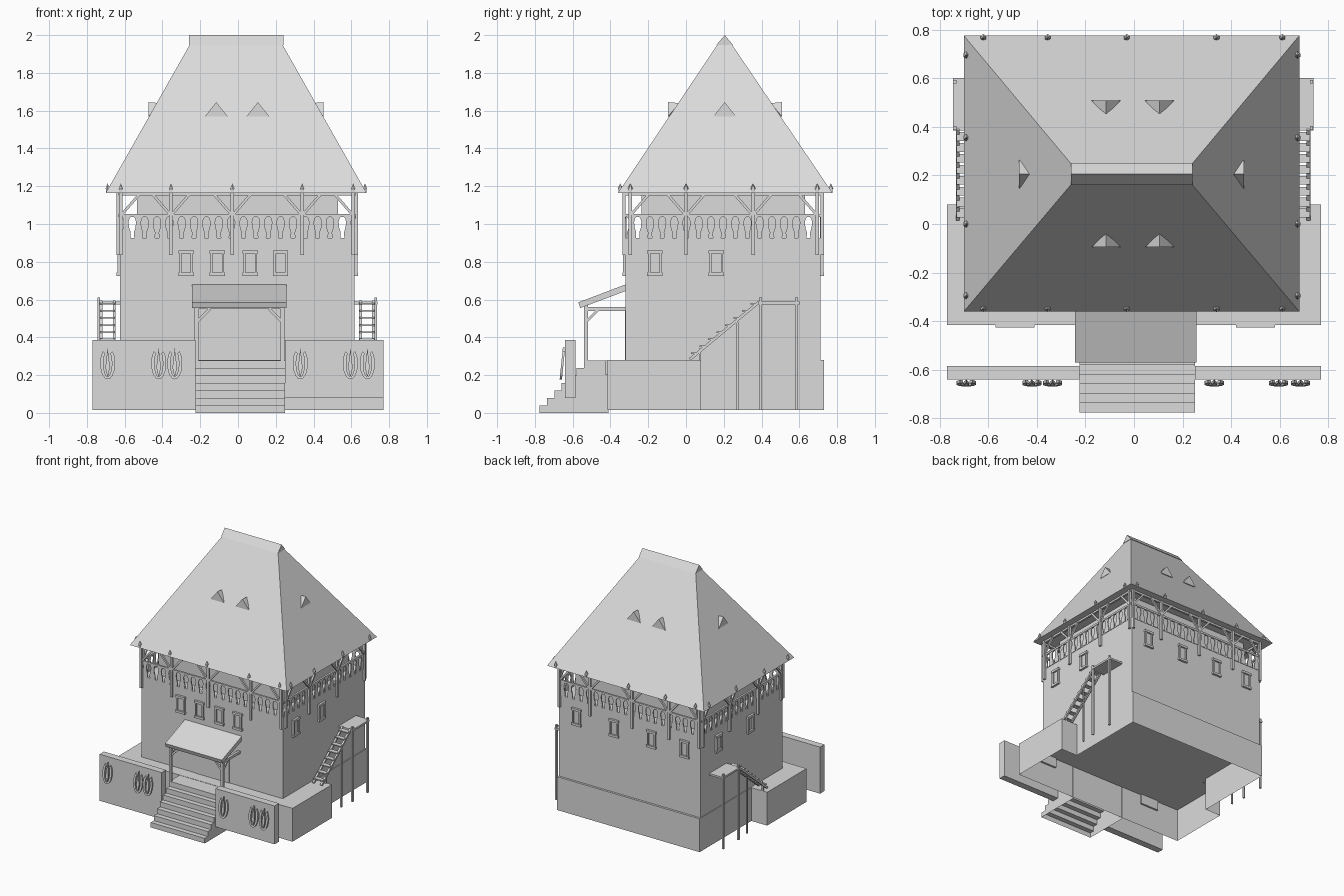
import bpy, bmesh, math
from mathutils import Vector

cube = bpy.data.objects.get("Cube")
if cube:
    bpy.data.objects.remove(cube)

plaster = bpy.data.materials.new("pale grey")
plaster.use_nodes = True
GREY = (0.71, 0.71, 0.71, 1)
plaster.diffuse_color = GREY
plaster.node_tree.nodes["Principled BSDF"].inputs["Base Color"].default_value = GREY


def finish(name, bm):
    bmesh.ops.recalc_face_normals(bm, faces=bm.faces)
    mesh = bpy.data.meshes.new(name)
    bm.to_mesh(mesh)
    bm.free()
    mesh.materials.append(plaster)
    ob = bpy.data.objects.new(name, mesh)
    bpy.context.collection.objects.link(ob)
    return ob


def add_box(bm, x0, x1, y0, y1, z0, z1):
    vs = bmesh.ops.create_cube(bm, size=1)["verts"]
    for v in vs:
        v.co = ((x0 + x1) / 2 + v.co.x * (x1 - x0),
                (y0 + y1) / 2 + v.co.y * (y1 - y0),
                (z0 + z1) / 2 + v.co.z * (z1 - z0))


def box(name, *dims):
    bm = bmesh.new()
    add_box(bm, *dims)
    return finish(name, bm)


def add_beam(bm, a, b, w=0.016):
    a, b = Vector(a), Vector(b)
    d = b - a
    vs = bmesh.ops.create_cube(bm, size=1)["verts"]
    rot = d.to_track_quat('Z', 'Y')
    for v in vs:
        v.co = (a + b) / 2 + rot @ Vector((v.co.x * w, v.co.y * w, v.co.z * d.length))


def add_prism(bm, pts, shift):
    # closed outline swept along a straight vector
    face = bm.faces.new([bm.verts.new(p) for p in pts])
    out = bmesh.ops.extrude_face_region(bm, geom=[face])["geom"]
    bmesh.ops.translate(bm, vec=shift, verts=[g for g in out if isinstance(g, bmesh.types.BMVert)])


def prism(name, pts, shift, is_open=None):
    # is_open picks faces to leave out, by their centre
    bm = bmesh.new()
    add_prism(bm, pts, shift)
    if is_open:
        gone = [f for f in bm.faces if is_open(f.calc_center_bounds())]
        bmesh.ops.delete(bm, geom=gone, context='FACES')
    return finish(name, bm)


# Outer wall faces
X0, X1, Y0, Y1 = -0.625, 0.618, -0.32, 0.713
FLOOR, EAVE = 0.925, 1.165

# Foundation with front terrace, one shell open below
F0, F1 = X0 - 0.006, X1 + 0.006
plan = [(-0.77, -0.415), (0.77, -0.415), (0.77, 0.08), (F1, 0.08),
        (F1, 0.73), (F0, 0.73), (F0, 0.08), (-0.77, 0.08)]
prism("foundation", [(x, y, 0.015) for x, y in plan], (0, 0, 0.265), lambda c: c.z < 0.02)
for x in (-0.49, 0.5):
    box("terrace_sill", x - 0.08, x + 0.08, -0.425, -0.40, 0.2, 0.278)
box("tower_wall", X0, X1, Y0, Y1, 0.28, FLOOR)
box("gallery_room", -0.535, 0.53, -0.235, 0.63, FLOOR, 1.19)

# Front parapets with hanging carved ornaments
box("right_parapet", -0.77, -0.225, -0.64, -0.585, 0.015, 0.385)
box("left_parapet", 0.25, 0.77, -0.64, -0.585, 0.08, 0.385)
def hung(x, z):
    # ornaments lean out towards their lower end
    return (x, -0.64 - 0.1 * (0.345 - z), z)


for x in (-0.69, -0.42, -0.335, 0.33, 0.595, 0.685):
    bm = bmesh.new()
    N = 14
    arc = [math.radians(130 + 280 * i / N) for i in range(N + 1)]
    outer = [hung(x + 0.04 * math.cos(t), 0.262 + 0.084 * math.sin(t)) for t in arc]
    inner = [hung(x + 0.022 * math.cos(t), 0.262 + 0.07 * math.sin(t)) for t in reversed(arc)]
    add_prism(bm, outer + inner, (0, -0.012, 0))
    spear = [hung(x + w, z) for w, z in ((0, 0.345), (0.012, 0.24), (0, 0.185), (-0.012, 0.24))]
    add_prism(bm, spear, (0, -0.012, 0))
    finish("parapet_ornament", bm)

# Front steps: stepped side profile swept across, open below and behind
N, TOP = 7, 0.278
side = [(-0.225, -0.41, 0), (-0.225, -0.775, 0)]
for i in range(N):
    y, z = -0.775 + 0.039 * i, TOP * (i + 1) / N
    side += [(-0.225, y, z), (-0.225, y + 0.039 if i < N - 1 else -0.41, z)]
prism("front_steps", side, (0.475, 0, 0), lambda c: c.z < 0.001 or c.y > -0.411)

# Porch canopy, posts and door
prism("porch_roof", [(-0.243, -0.57, 0.585), (-0.243, -0.32, 0.68),
                     (-0.243, -0.32, 0.645), (-0.243, -0.56, 0.555)], (0.5, 0, 0))
bm = bmesh.new()
for x, s in ((-0.22, 1), (0.235, -1)):
    add_box(bm, x - 0.01, x + 0.01, -0.54, -0.52, 0.27, 0.57)
    add_box(bm, x - 0.01, x + 0.01, -0.54, Y0, 0.54, 0.56)
    add_beam(bm, (x, -0.53, 0.48), (x, -0.46, 0.55), 0.014)
    add_beam(bm, (x, -0.53, 0.48), (x + 0.07 * s, -0.53, 0.55), 0.014)
add_box(bm, -0.23, 0.245, -0.54, -0.52, 0.55, 0.57)
finish("porch_frame", bm)
box("door", -0.148, 0.148, Y0 - 0.004, Y0, 0.28, 0.56)

# Windows: frame with wider sill and lintel, laid out along each wall
def window(origin, along, out):
    o, a, n, up = Vector(origin), Vector(along), Vector(out), Vector((0, 0, 1))
    bm = bmesh.new()

    def plate(u0, u1, w0, w1, depth):
        corners = [(u0, w0), (u1, w0), (u1, w1), (u0, w1)]
        add_prism(bm, [o + a * u + up * w for u, w in corners], n * depth)
    plate(-0.03, 0.03, -0.055, 0.055, 0.004)
    for s in (-1, 1):
        plate(*sorted((s * 0.024, s * 0.036)), -0.06, 0.06, 0.014)
        plate(-0.041, 0.041, *sorted((s * 0.05, s * 0.068)), 0.017)
    finish("window", bm)


for x in (-0.275, -0.11, 0.065, 0.225):
    window((x, Y0, 0.793), (1, 0, 0), (0, -1, 0))
for x in (-0.49, -0.2, 0.13, 0.46):
    window((x, Y1, 0.793), (1, 0, 0), (0, 1, 0))
for y in (-0.165, 0.16):
    window((X1, y, 0.793), (0, 1, 0), (1, 0, 0))
for y in (0.09, 0.49):
    window((X0, y, 0.793), (0, 1, 0), (-1, 0, 0))

# Gallery: posts with braces, rails and cut-out boards on all four sides
OUTLINE = [(0.022, 0.0), (0.024, 0.03), (0.016, 0.055), (0.013, 0.085), (0.018, 0.105), (0.031, 0.118)]
def gallery_side(name, start, end, posts):
    a, b = Vector(start), Vector(end)
    length = (b - a).length
    d = (b - a).normalized()
    n = Vector((d.y, -d.x, 0))
    up = Vector((0, 0, 1))
    bm = bmesh.new()
    for p in posts:
        base = a + d * p + n * 0.008
        add_beam(bm, base + up * 0.835, base + up * EAVE, 0.018)
        for s in (-1, 1):
            if 0 < p + s * 0.1 < length:
                add_beam(bm, base + up * 1.045, base + d * (s * 0.1) + up * 1.16, 0.014)
    add_beam(bm, a + up * 1.045, b + up * 1.045, 0.015)
    add_beam(bm, a + up * 1.158, b + up * 1.158, 0.016)
    count = round(length / 0.066)
    for i in range(count):
        c = a + d * ((i + 0.5) * length / count) + up * FLOOR - n * 0.004
        pts = [c + d * w + up * z for w, z in OUTLINE]
        pts += [c - d * w + up * z for w, z in reversed(OUTLINE)]
        add_prism(bm, pts, n * 0.008)
    finish(name, bm)


FRONT_X, SIDE_Y = (-0.62, -0.355, -0.03, 0.34, 0.61), (-0.295, 0.0, 0.355, 0.695)
gallery_side("front_gallery", (X0, Y0, 0), (X1, Y0, 0), [x - X0 for x in FRONT_X])
gallery_side("back_gallery", (X1, Y1, 0), (X0, Y1, 0), [X1 - x for x in FRONT_X])
gallery_side("left_gallery", (X1, Y0, 0), (X1, Y1, 0), [y - Y0 for y in SIDE_Y])
gallery_side("right_gallery", (X0, Y1, 0), (X0, Y0, 0), [Y1 - y for y in SIDE_Y])

# Hipped roof rising to a narrow flat, closed by the ridge cap
EX0, EX1, EY0, EY1, RY = -0.70, 0.68, -0.36, 0.775, 0.205
bm = bmesh.new()
low = [bm.verts.new(p) for p in ((EX0, EY0, EAVE), (EX1, EY0, EAVE), (EX1, EY1, EAVE), (EX0, EY1, EAVE))]
top = [bm.verts.new((x, RY + s * 0.038, 1.95)) for x, s in ((-0.255, -1), (0.235, -1), (0.235, 1), (-0.255, 1))]
bm.faces.new(low)
bm.faces.new(top)
for i in range(4):
    j = (i + 1) % 4
    bm.faces.new((low[i], low[j], top[j], top[i]))
finish("roof", bm)
prism("ridge_cap", [(-0.26, RY, 2.0), (-0.26, RY + 0.045, 1.947), (-0.26, RY - 0.045, 1.947)], (0.5, 0, 0))

# Small triangular roof vents
def vent(x, y, out):
    c, n = Vector((x, y, 1.57)), Vector(out)
    a = Vector((-n.y, n.x, 0)) * 0.06
    bm = bmesh.new()
    v = [bm.verts.new(p) for p in (c - a, c + a, c + Vector((0, 0, 0.075)), c - n * 0.06 + Vector((0, 0, 0.07)),
                                   c - n * 0.03)]
    for f in ((0, 1, 2), (1, 3, 2), (0, 2, 3), (0, 4, 1), (0, 3, 4), (1, 4, 3)):
        bm.faces.new([v[i] for i in f])
    finish("roof_vent", bm)


for x in (-0.115, 0.105):
    vent(x, -0.095, (0, -1, 0))
    vent(x, 0.508, (0, 1, 0))
vent(-0.473, 0.205, (-1, 0, 0))
vent(0.453, 0.205, (1, 0, 0))

# Eave finials
bm = bmesh.new()
spots = [(x, y) for x in FRONT_X for y in (EY0 + 0.012, EY1 - 0.008)]
spots += [(x, y) for y in SIDE_Y for x in (EX0 + 0.01, EX1 - 0.008)]
for x, y in spots:
    add_box(bm, x - 0.009, x + 0.009, y - 0.009, y + 0.009, 1.165, 1.185)
    cone = bmesh.ops.create_cone(bm, segments=6, radius1=0.014, radius2=0, depth=0.03, cap_ends=True)
    bmesh.ops.translate(bm, vec=(x, y, 1.2), verts=cone["verts"])
finish("eave_finials", bm)

# Side staircases with landings on tall poles
for name, wall, s in (("left_stair", X1, 1), ("right_stair", X0, -1)):
    bm = bmesh.new()

    def part(d0, d1, *rest):
        add_box(bm, *sorted((wall + s * d0, wall + s * d1)), *rest)
    part(0, 0.12, 0.385, 0.6, 0.575, 0.59)
    for y in (0.395, 0.585):
        part(0.105, 0.119, y - 0.008, y + 0.008, 0.015, 0.61)
    part(0.095, 0.107, 0.265, 0.277, 0.015, 0.48)
    part(0.095, 0.107, 0.068, 0.08, 0.28, 0.34)
    for d in (0.03, 0.1):
        add_beam(bm, (wall + s * d, 0.02, 0.283), (wall + s * d, 0.39, 0.59), 0.015)
    for i in range(8):
        y, z = 0.045 + 0.045 * i, 0.315 + 0.0375 * i
        part(0.025, 0.105, y - 0.018, y + 0.018, z - 0.004, z + 0.004)
    finish(name, bm)
